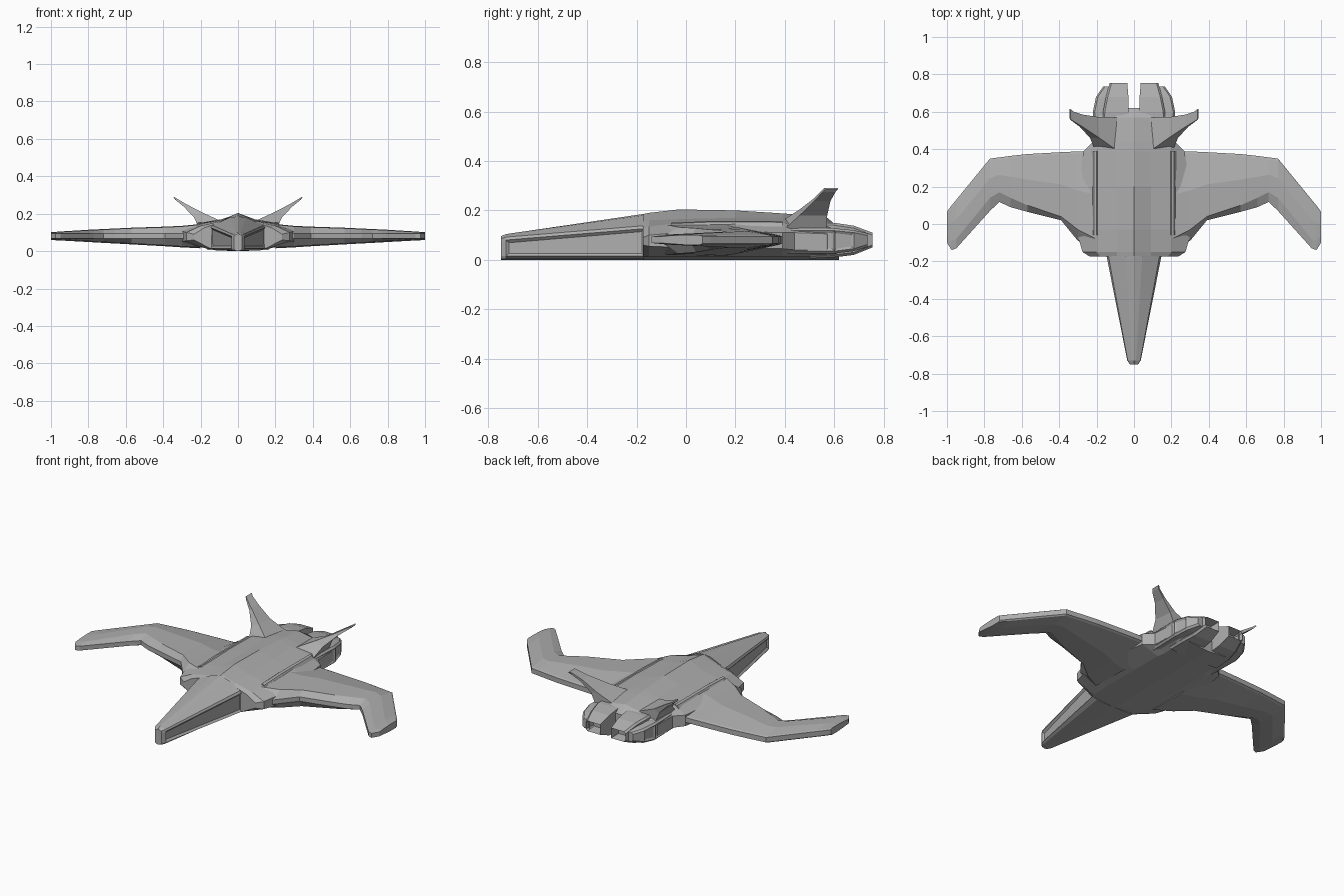
import bpy
import bmesh
from mathutils import Vector

default_cube = bpy.data.objects.get("Cube")
if default_cube:
    bpy.data.objects.remove(default_cube, do_unlink=True)

GREY = (.42, .42, .42, 1)
hull_grey = bpy.data.materials.new("hull_grey")
hull_grey.use_nodes = True
hull_grey.diffuse_color = GREY
hull_grey.node_tree.nodes["Principled BSDF"].inputs["Base Color"].default_value = GREY


def loft(name, rings, mirror=False, recess=None, inset=.01, depth=.01):
    """Skin equal-length rings; optionally recess faces chosen by a rule."""
    bm = bmesh.new()
    rows = [[bm.verts.new(point) for point in ring] for ring in rings]
    count = len(rows[0])
    for first, second in zip(rows, rows[1:]):
        for i in range(count):
            j = (i + 1) % count
            bm.faces.new((first[i], first[j], second[j], second[i]))
    bm.faces.new(rows[0])
    bm.faces.new(rows[-1])
    bmesh.ops.recalc_face_normals(bm, faces=bm.faces[:])
    if recess:
        bm.normal_update()
        chosen = [face for face in bm.faces if recess(face)]
        bmesh.ops.inset_individual(bm, faces=chosen, thickness=inset)
        for face in chosen:
            push = face.normal * depth
            for vert in face.verts:
                vert.co -= push
    mesh = bpy.data.meshes.new(name)
    bm.to_mesh(mesh)
    bm.free()
    mesh.materials.append(hull_grey)
    obj = bpy.data.objects.new(name, mesh)
    bpy.context.collection.objects.link(obj)
    if mirror:
        obj.modifiers.new("mirror", 'MIRROR')
    return obj


def symmetric_ring(y, half):
    """Close a half profile, running from top centre to bottom centre."""
    other = [(-x, z) for x, z in reversed(half[1:-1])]
    return [Vector((x, y, z)) for x, z in half + other]


# Nose: tapering wedge with a ridge and sunken side panels
def nose_ring(y, ridge, width, shoulder):
    half = [(0, ridge), (width * .3, ridge - .006), (width * .93, shoulder),
            (width, shoulder - .012), (width, .015), (width * .8, .004), (0, 0)]
    return symmetric_ring(y, half)


nose_stations = [(-.75, .095, .022, .085), (-.73, .104, .036, .092),
                 (-.17, .186, .147, .138)]
loft("nose", [nose_ring(*s) for s in nose_stations],
     recess=lambda f: abs(f.normal.x) > .9 and f.calc_area() > .03, inset=.016)


# Centre body: ridge, shoulder, pod side and flat belly at each station
def body_ring(y, ridge, shoulder, edge, edge_z, side, top, low):
    half = [(0, ridge), (.09, shoulder), (edge, edge_z), (side, top),
            (side, low), (edge * .8, .012), (0, 0)]
    return symmetric_ring(y, half)


body_stations = [
    (-.175, .185, .155, .18, .125, .235, .09, .06),
    (-.15, .19, .16, .2, .135, .275, .1, .055),
    (-.03, .204, .165, .2, .148, .31, .11, .05),
    (.2, .2, .17, .2, .152, .3, .115, .045),
    (.39, .188, .17, .2, .15, .27, .11, .045),
    (.44, .184, .168, .19, .145, .22, .11, .04),
    (.57, .172, .155, .19, .13, .215, .105, .04),
    (.62, .13, .13, .17, .115, .18, .1, .04)]
loft("centre_body", [body_ring(*s) for s in body_stations])

# Long raised strip beside each shoulder
strip = [[(.185, y, .14), (.2, y, z), (.215, y, z - .004), (.23, y, .13)]
         for y, z in ((-.06, .15), (.1, .157), (.39, .156))]
loft("shoulder_strip", strip, mirror=True)


# Wings: blunt edged sections running from root to the forward swept tip
def wing_ring(x, front, crown, back, top, low):
    mid = (crown + back) / 2
    rear = back - .012
    return [(x, front, .068), (x, front, .094), (x, crown, top), (x, mid, top + .003),
            (x, rear, .1), (x, back, .095), (x, back, .066), (x, rear, .06), (x, mid, low),
            (x, crown, low + .005)]


wing_stations = [
    (.2, -.13, -.08, .39, .142, .015),
    (.3, -.09, -.03, .388, .132, .02),
    (.39, .02, .04, .384, .128, .026),
    (.57, .065, .1, .374, .122, .036),
    (.66, .09, .14, .364, .118, .041),
    (.72, .118, .17, .356, .115, .044),
    (.77, .07, .14, .35, .113, .047),
    (.95, -.13, -.08, .13, .102, .057),
    (.975, -.14, -.09, .1, .1, .058),
    (1, -.1, -.06, .066, .098, .06)]
loft("wing", [wing_ring(*s) for s in wing_stations], mirror=True)

# Tail fins: broad root narrowing to a thin swept blade
fin = [[(.1, .4, .165), (.21, .4, .125), (.2, .57, .125), (.09, .57, .155)],
       [(.185, .46, .204), (.235, .46, .18), (.225, .572, .18), (.19, .572, .195)],
       [(.275, .52, .25), (.29, .52, .238), (.285, .585, .238), (.275, .585, .25)],
       [(.325, .55, .28), (.335, .553, .274), (.335, .605, .274), (.325, .602, .28)],
       [(.34, .56, .29), (.345, .565, .285), (.345, .615, .285), (.34, .615, .29)]]
loft("tail_fin", fin, mirror=True)


# Engines: boxed nozzles and slimmer outer fairings, open at the rear
def box_ring(y, inner, outer, low, top, cut=.01):
    return [(inner, y, low), (outer - cut, y, low), (outer, y, low + cut),
            (outer, y, top - cut), (outer - cut, y, top), (inner, y, top)]


def rear_face(face):
    return face.normal.y > .9 and face.calc_center_median().y > .72


nozzle = [(.5, .0, .17, .005, .15), (.6, .028, .166, .01, .15),
          (.68, .03, .15, .02, .138), (.755, .036, .13, .05, .11)]
loft("engine_nozzle", [box_ring(*s) for s in nozzle], mirror=True,
     recess=rear_face, inset=.009, depth=.06)

fairing = [(.4, .15, .215, .025, .13), (.6, .15, .22, .025, .128),
           (.68, .14, .203, .035, .12), (.735, .12, .165, .052, .108)]
loft("engine_fairing", [box_ring(*s) for s in fairing], mirror=True,
     recess=lambda f: f.normal.x > .9 and f.calc_area() > .005, inset=.014, depth=.006)
